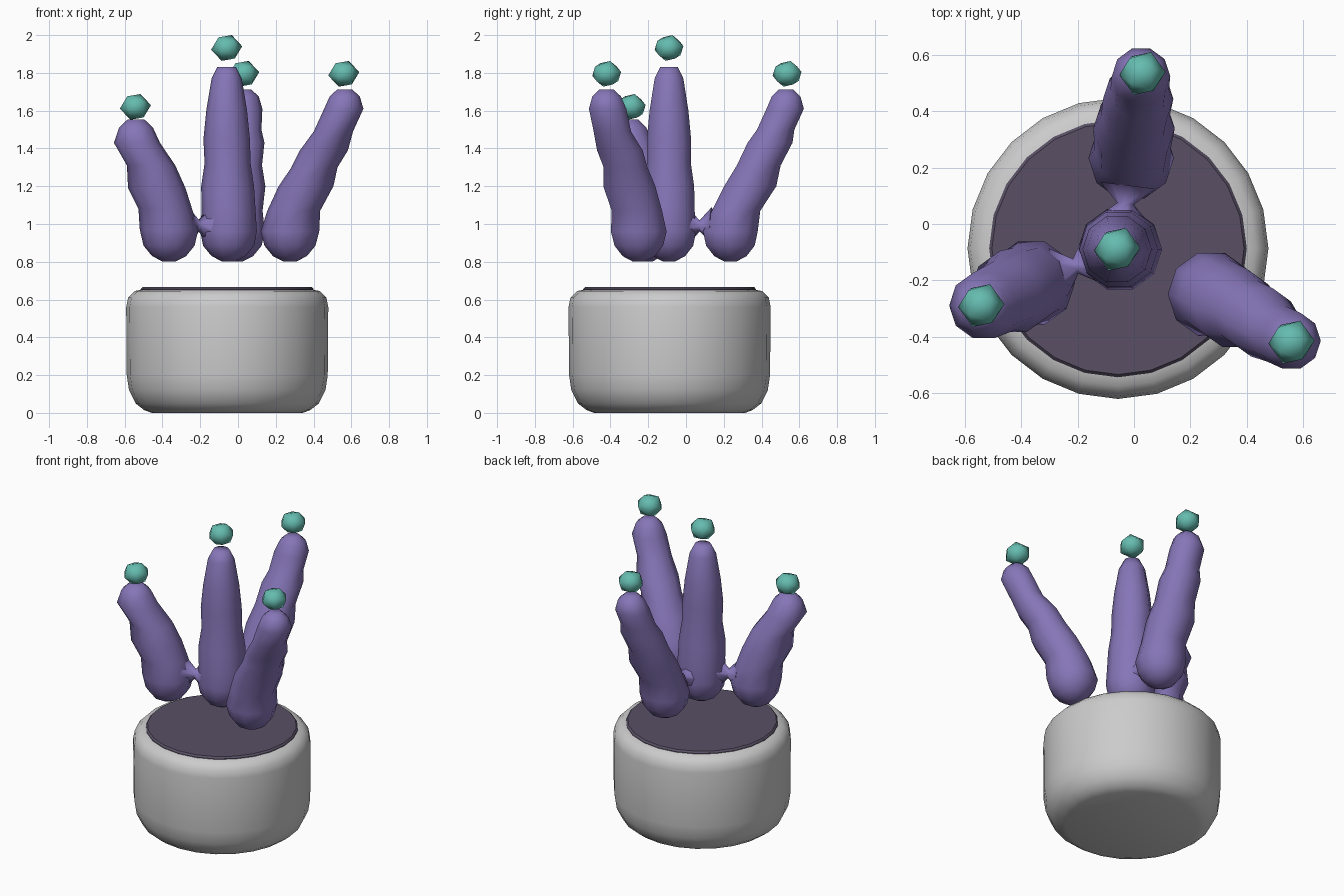
import bpy, bmesh, math
from mathutils import Vector

if "Cube" in bpy.data.objects:
    bpy.data.objects.remove(bpy.data.objects["Cube"])


def material(name, color):
    m = bpy.data.materials.new(name)
    m.diffuse_color = (*color, 1)
    m.use_nodes = True
    m.node_tree.nodes["Principled BSDF"].inputs["Base Color"].default_value = m.diffuse_color
    return m


PURPLE = material("purple", (0.24, 0.18, 0.48))
DARK = material("dark_soil", (0.10, 0.08, 0.13))
TEAL = material("teal", (0.13, 0.50, 0.43))


def loft(bm, rings, sides, axis=(0, 0, 1)):
    """Tube through rings of (x, y, z, radius), closed at both ends."""
    turn = Vector((0, 0, 1)).rotation_difference(Vector(axis))
    loops = []
    for x, y, z, r in rings:
        loop = []
        for i in range(sides):
            a = 2 * math.pi * i / sides
            offset = turn @ Vector((r * math.cos(a), r * math.sin(a), 0))
            loop.append(bm.verts.new(Vector((x, y, z)) + offset))
        loops.append(loop)
    for low, high in zip(loops, loops[1:]):
        for i in range(sides):
            j = (i + 1) % sides
            bm.faces.new((low[i], low[j], high[j], high[i]))
    bm.faces.new(loops[0][::-1])
    bm.faces.new(loops[-1])


def finish(bm, name, mat=None, angle=60):
    mesh = bpy.data.meshes.new(name)
    bm.to_mesh(mesh)
    bm.free()
    ob = bpy.data.objects.new(name, mesh)
    bpy.context.collection.objects.link(ob)
    if mat:
        mesh.materials.append(mat)
    bpy.ops.object.select_all(action='DESELECT')
    ob.select_set(True)
    bpy.context.view_layer.objects.active = ob
    bpy.ops.object.shade_smooth_by_angle(angle=math.radians(angle))
    return ob


# Rounded pot and the dark bed on top of it
CX, CY = -0.057, -0.087
pot = [(0.0, 0.40), (0.015, 0.44), (0.05, 0.485), (0.12, 0.52), (0.2, 0.532),
       (0.56, 0.535), (0.61, 0.525), (0.645, 0.49), (0.655, 0.44)]
bm = bmesh.new()
loft(bm, [(CX, CY, z, r) for z, r in pot], 24)
finish(bm, "pot")

bm = bmesh.new()
loft(bm, [(CX, CY, 0.64, 0.458), (CX, CY, 0.655, 0.458), (CX, CY, 0.666, 0.448)], 24)
finish(bm, "soil", DARK, 30)

# Lumpy stalks: centre line and radius from the bulb upwards
stalks = {
    "centre": [(-0.05, -0.09, 0.96, 0.15), (-0.05, -0.09, 1.07, 0.143),
               (-0.055, -0.09, 1.2, 0.14), (-0.055, -0.09, 1.32, 0.122),
               (-0.06, -0.09, 1.45, 0.123), (-0.06, -0.09, 1.6, 0.108),
               (-0.06, -0.09, 1.77, 0.08), (-0.06, -0.09, 1.83, 0.05)],
    "right": [(0.275, -0.25, 0.96, 0.155), (0.295, -0.26, 1.07, 0.14),
              (0.36, -0.30, 1.2, 0.145), (0.405, -0.32, 1.3, 0.122),
              (0.455, -0.35, 1.39, 0.127), (0.505, -0.39, 1.49, 0.104),
              (0.56, -0.415, 1.61, 0.104), (0.565, -0.42, 1.675, 0.08),
              (0.565, -0.42, 1.712, 0.04)],
    "left": [(-0.365, -0.21, 0.97, 0.155), (-0.385, -0.22, 1.08, 0.142),
             (-0.43, -0.24, 1.19, 0.152), (-0.46, -0.255, 1.31, 0.128),
             (-0.535, -0.29, 1.43, 0.122), (-0.54, -0.295, 1.51, 0.09),
             (-0.54, -0.295, 1.553, 0.045)],
    "back": [(-0.01, 0.235, 0.96, 0.152), (-0.005, 0.265, 1.07, 0.135),
             (0.0, 0.34, 1.2, 0.145), (0.005, 0.385, 1.31, 0.122),
             (0.015, 0.445, 1.43, 0.125), (0.02, 0.475, 1.5, 0.104),
             (0.025, 0.525, 1.61, 0.104), (0.03, 0.53, 1.675, 0.08),
             (0.03, 0.53, 1.712, 0.04)],
}
bm = bmesh.new()
for rings in stalks.values():
    x, y = rings[0][:2]
    bulb = [(x, y, 0.802, 0.035), (x, y, 0.83, 0.09), (x, y, 0.885, 0.135)]
    loft(bm, bulb + rings, 10)

# Thin necks joining the centre stalk to its two neighbours
for other in ("left", "back"):
    a = Vector(stalks["centre"][0][:2] + (0.99,))
    b = Vector(stalks[other][0][:2] + (0.99,))
    loft(bm, [(*a.lerp(b, t), r) for t, r in
              ((0.3, 0.1), (0.5, 0.03), (0.7, 0.1))], 8, b - a)
finish(bm, "stalks", PURPLE, 90)

# Floating buds above each stalk
buds = {"centre": (-0.06, -0.09, 1.932), "right": (0.56, -0.42, 1.795),
        "left": (-0.543, -0.29, 1.62), "back": (0.03, 0.535, 1.795)}
for name, pos in buds.items():
    bm = bmesh.new()
    bmesh.ops.create_icosphere(bm, subdivisions=1, radius=0.083)
    tilt = Vector((0, 0, 1)).rotation_difference(Vector((0.3, 0.2, 0.85)))
    bmesh.ops.rotate(bm, verts=bm.verts, matrix=tilt.to_matrix())
    top = max(v.co.z for v in bm.verts)
    bmesh.ops.scale(bm, verts=bm.verts, vec=(1, 1, 0.068 / top))
    bmesh.ops.translate(bm, verts=bm.verts, vec=pos)
    finish(bm, name + "_bud", TEAL, 90)
